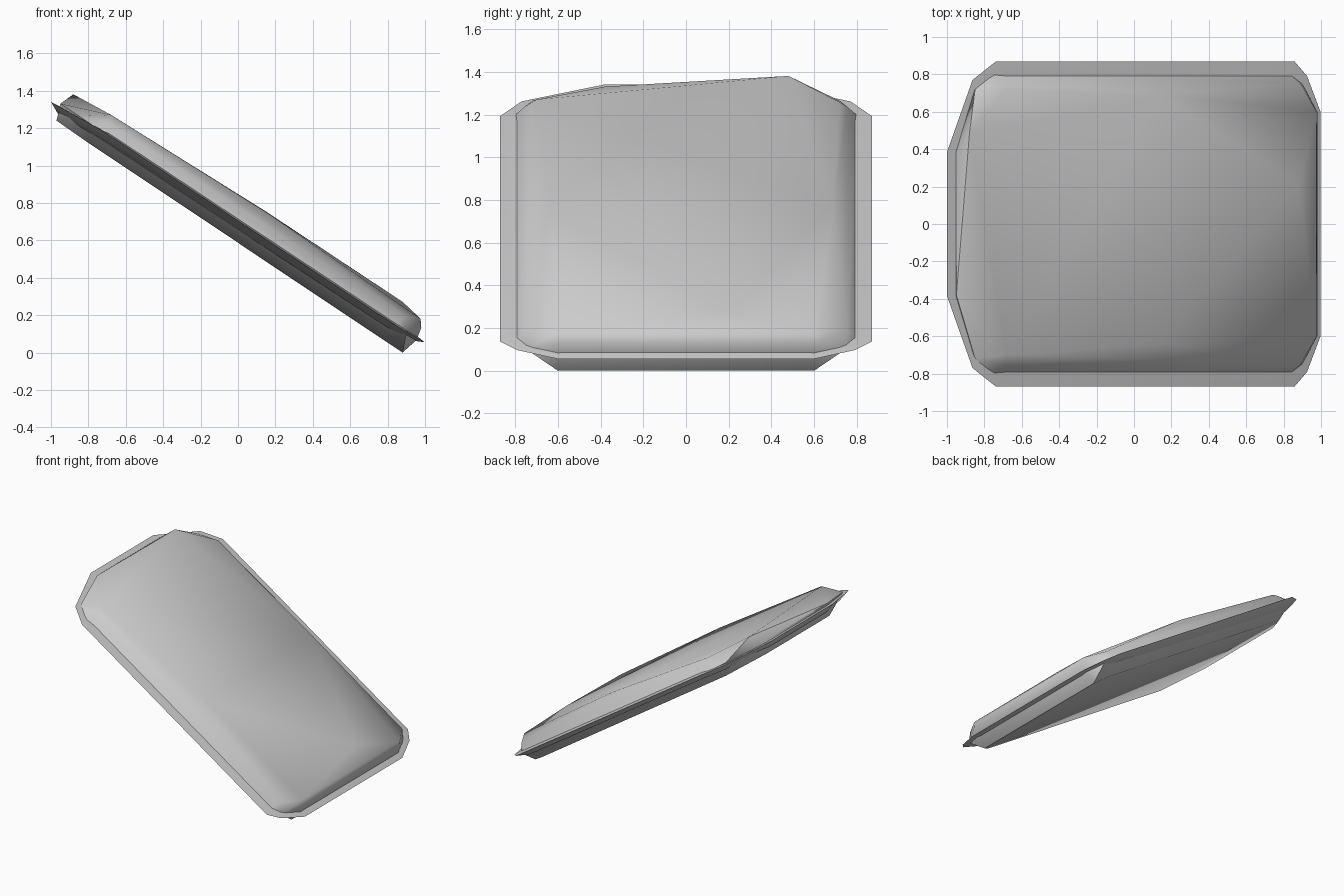
import bpy, bmesh, math
from mathutils import Matrix

if "Cube" in bpy.data.objects:
    bpy.data.objects.remove(bpy.data.objects["Cube"])

# One plain grey for everything
grey = bpy.data.materials.new("light_grey")
grey.use_nodes = True
colour = (0.6, 0.6, 0.6, 1)
grey.diffuse_color = colour
grey.node_tree.nodes["Principled BSDF"].inputs["Base Color"].default_value = colour

# The slab is drawn flat, then tipped down towards +x
TILT = Matrix.Translation((0, 0, 0.7)) @ Matrix.Rotation(math.radians(33.6), 4, 'Y')


def both(points):
    """Mirror points across the length of the slab."""
    return [(u, s * v, w) for u, v, w in points for s in (-1, 1)]


def hull(name, points, angle):
    bm = bmesh.new()
    for p in points:
        bm.verts.new(TILT @ Matrix.Translation(p).to_translation())
    res = bmesh.ops.convex_hull(bm, input=bm.verts)
    loose = [g for g in res["geom_interior"] if isinstance(g, bmesh.types.BMVert)]
    bmesh.ops.delete(bm, geom=loose, context='VERTS')
    bmesh.ops.recalc_face_normals(bm, faces=bm.faces)
    mesh = bpy.data.meshes.new(name)
    bm.to_mesh(mesh)
    bm.free()
    mesh.materials.append(grey)
    obj = bpy.data.objects.new(name, mesh)
    bpy.context.collection.objects.link(obj)
    bpy.ops.object.select_all(action='DESELECT')
    obj.select_set(True)
    bpy.context.view_layer.objects.active = obj
    bpy.ops.object.shade_smooth_by_angle(angle=math.radians(angle))
    return obj


# Padded body: uneven flat top, rounded sides, narrower underside
top = [(-1.11, 0.48, 0.08), (-0.88, -0.7, 0.1), (0.09, 0.69, 0.128),
       (0.97, 0.2, 0.13), (0.1, -0.64, 0.126), (-0.88, 0.72, 0.085),
       (1.1, 0.6, 0.105), (1.1, -0.6, 0.108)]
waist = both([(-0.9, 0.8, 0), (-1.02, 0.72, 0), (-1.14, 0.38, 0),
              (1.0, 0.8, 0), (1.08, 0.75, 0), (1.145, 0.6, 0)])
shoulder = both([(-0.88, 0.755, 0.06), (1.02, 0.755, 0.07), (1.13, 0.6, 0.07)])
base = both([(-1.107, 0.38, -0.087), (-0.9, 0.65, -0.092),
             (1.0, 0.67, -0.094), (1.12, 0.6, -0.096)])
hull("padded_body", top + shoulder + waist + base, 40)

# Thin seam lip running all round the edge
rim = both([(-0.887, 0.87, 0.003), (-1.03, 0.77, -0.01), (-1.187, 0.385, -0.02),
            (1.026, 0.87, 0.005), (1.105, 0.79, 0.01), (1.187, 0.6, 0.015)])
lip_faces = [(u * 0.94, v * 0.92, w + h) for u, v, w in rim for h in (0.008, -0.035)]
hull("seam_lip", rim + lip_faces, 30)
